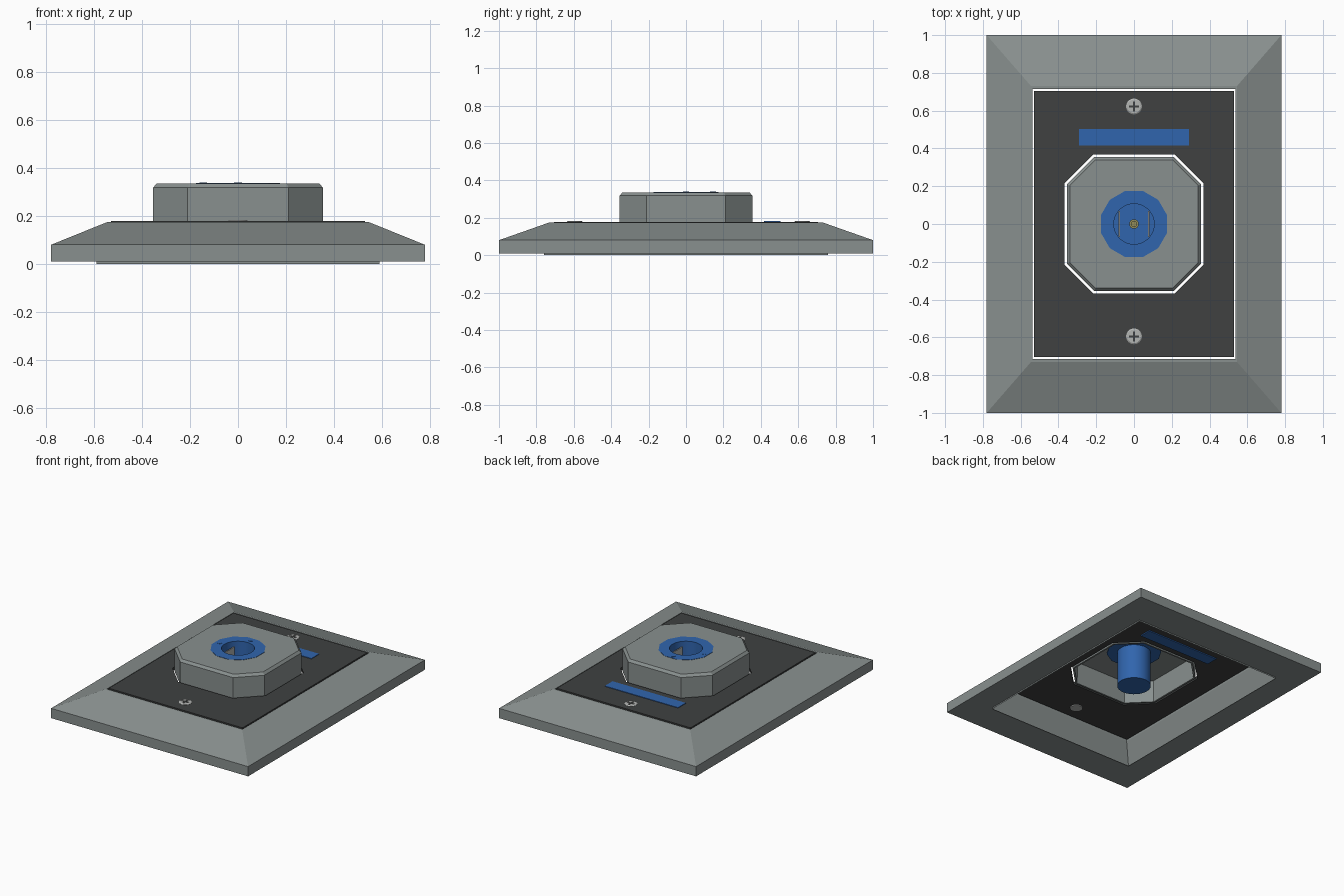
import bpy, bmesh, math
from math import cos, sin, radians

if "Cube" in bpy.data.objects:
    bpy.data.objects.remove(bpy.data.objects["Cube"])


def material(name, rgb):
    m = bpy.data.materials.new(name)
    m.diffuse_color = (*rgb, 1)
    m.use_nodes = True
    m.node_tree.nodes["Principled BSDF"].inputs["Base Color"].default_value = m.diffuse_color
    return m


GREY = material("grey", (0.25, 0.28, 0.275))
DARK = material("dark_panel", (0.05, 0.053, 0.053))
BLUE = material("blue", (0.03, 0.13, 0.42))
STEEL = material("steel", (0.45, 0.46, 0.45))
BRASS = material("brass", (0.3, 0.27, 0.1))


def loft(name, loops, mat, ring=False, smooth=False):
    """Skin equal-length point loops; ring joins last to first, otherwise cap the ends."""
    bm = bmesh.new()
    rows = [[bm.verts.new(p) for p in lp] for lp in loops]
    n = len(rows[0])
    pairs = list(zip(rows, rows[1:])) + ([(rows[-1], rows[0])] if ring else [])
    for a, b in pairs:
        for i in range(n):
            j = (i + 1) % n
            bm.faces.new((a[i], a[j], b[j], b[i]))
    if not ring:
        bm.faces.new(rows[0])
        bm.faces.new(rows[-1])
    bmesh.ops.recalc_face_normals(bm, faces=bm.faces)
    me = bpy.data.meshes.new(name)
    bm.to_mesh(me)
    bm.free()
    ob = bpy.data.objects.new(name, me)
    bpy.context.collection.objects.link(ob)
    me.materials.append(mat)
    if smooth:
        bpy.ops.object.select_all(action='DESELECT')
        ob.select_set(True)
        bpy.context.view_layer.objects.active = ob
        bpy.ops.object.shade_smooth_by_angle(angle=radians(20))
    return ob


def rect(hx, hy, z, cx=0, cy=0):
    return [(cx + sx * hx, cy + sy * hy, z) for sx, sy in ((-1, -1), (1, -1), (1, 1), (-1, 1))]


def octagon(h, f, z):
    return [(x, y, z) for x, y in ((h, -f), (h, f), (f, h), (-f, h),
                                   (-h, f), (-h, -f), (-f, -h), (f, -h))]


def circle(r, z, n=48, cx=0, cy=0):
    return [(cx + r * cos(2 * math.pi * i / n), cy + r * sin(2 * math.pi * i / n), z)
            for i in range(n)]


def twelve_sided(apothem, z, n=48):
    pts = []
    for i in range(n):
        deg = 360 * i / n
        r = apothem / cos(radians((deg + 15) % 30 - 15))
        pts.append((r * cos(radians(deg)), r * sin(radians(deg)), z))
    return pts


def box(name, hx, hy, z0, z1, mat, cx=0, cy=0):
    return loft(name, [rect(hx, hy, z0, cx, cy), rect(hx, hy, z1, cx, cy)], mat)


def cut(target, cutter):
    mod = target.modifiers.new("cut", 'BOOLEAN')
    mod.operation = 'DIFFERENCE'
    mod.solver = 'EXACT'
    mod.object = cutter
    bpy.context.view_layer.objects.active = target
    bpy.ops.object.modifier_apply(modifier=mod.name)
    bpy.data.objects.remove(cutter, do_unlink=True)


# Sloped outer frame, open underneath
loft("frame", [rect(*p) for p in (
    (0.59, 0.76, 0), (0.59, 0.76, 0.01), (0.78, 1.0, 0.01), (0.78, 1.0, 0.08),
    (0.545, 0.73, 0.175), (0.537, 0.716, 0.175), (0.537, 0.716, 0.15))], GREY, ring=True)

# Dark face panel with an eight-sided opening
panel = box("face_panel", 0.53, 0.705, 0.157, 0.178, DARK)
cut(panel, loft("opening_cutter", [octagon(0.368, 0.215, 0.1), octagon(0.368, 0.215, 0.3)], DARK))

# Hollow eight-sided housing with bevelled top edge
loft("socket_housing", [octagon(*p) for p in (
    (0.355, 0.21, 0.157), (0.355, 0.21, 0.318), (0.34, 0.203, 0.335), (0.157, 0.065, 0.335),
    (0.157, 0.065, 0.318), (0.34, 0.203, 0.315), (0.343, 0.205, 0.157))], GREY, ring=True)

# Blue socket: twelve-sided collar and round cup
loft("socket_cup", [circle(0.111, 0.06), circle(0.111, 0.312),
                    twelve_sided(0.175, 0.312), twelve_sided(0.175, 0.337),
                    circle(0.107, 0.337), circle(0.107, 0.10)], BLUE, smooth=True)
for i, (x, y) in enumerate(((0, 0.145), (-0.145, 0))):
    loft(f"collar_stud_{i}", [circle(0.016, 0.33, 16, x, y), circle(0.016, 0.339, 16, x, y)], BLUE)

# Side contact clips and hollow centre pin
for side, label in ((-1, "left"), (1, "right")):
    box(f"contact_clip_{label}", 0.004, 0.07, 0.10, 0.30, STEEL, cx=side * 0.079)
loft("centre_pin", [circle(0.025, 0.10, 20), circle(0.025, 0.17, 20),
                    circle(0.014, 0.17, 20), circle(0.014, 0.12, 20)], BRASS, smooth=True)

# Blue label strip
box("label_strip", 0.29, 0.044, 0.15, 0.182, BLUE, cy=0.46)

# Cross-head screws
for label, y in (("upper", 0.622), ("lower", -0.595)):
    screw = loft(f"screw_{label}", [circle(0.042, 0.15, 24, 0, y), circle(0.042, 0.179, 24, 0, y),
                                    circle(0.036, 0.183, 24, 0, y)], STEEL, smooth=True)
    for hx, hy in ((0.026, 0.006), (0.006, 0.026)):
        cut(screw, box("slot_cutter", hx, hy, 0.17, 0.2, STEEL, cy=y))
